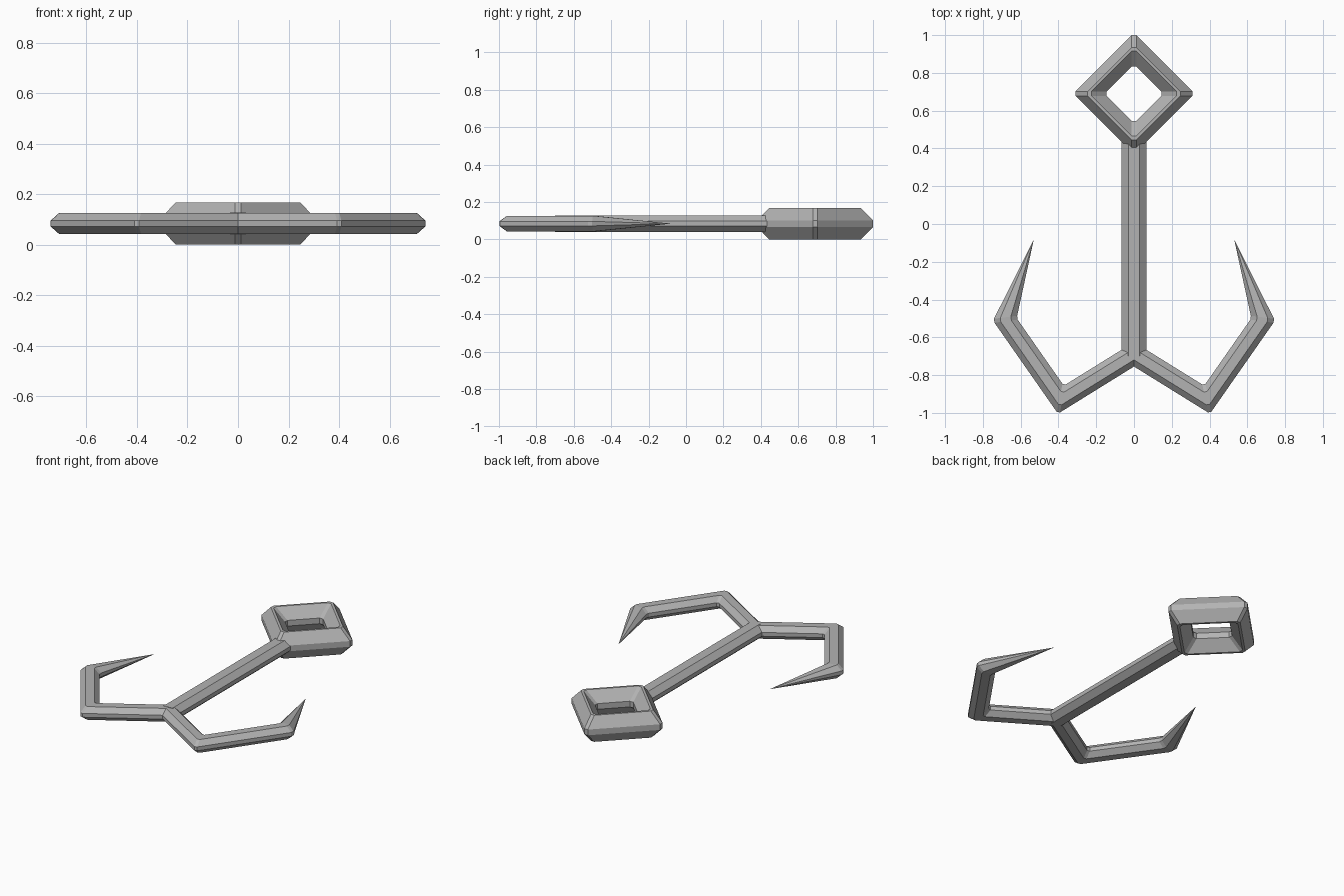
import bpy, bmesh
from mathutils import Vector

MID = 0.084   # height of the symmetry plane

cube = bpy.data.objects.get("Cube")
if cube:
    bpy.data.objects.remove(cube)

metal = bpy.data.materials.new("grey metal")
metal.use_nodes = True
colour = (0.45, 0.45, 0.45, 1)
metal.diffuse_color = colour
metal.node_tree.nodes["Principled BSDF"].inputs["Base Color"].default_value = colour


def octagon(half_width, half_top, half_height, half_side):
    """Flattened eight-sided bar section as (sideways, up) pairs."""
    quarter = [(half_width, half_side), (half_top, half_height)]
    upper = quarter + [(-u, v) for u, v in reversed(quarter)]
    return upper + [(-u, -v) for u, v in upper]


def skin(loops, closed=False, cap_start=False, cap_end=False):
    """Join matching loops of points with quads."""
    bm = bmesh.new()
    rows = [[bm.verts.new(p) for p in loop] for loop in loops]
    pairs = list(zip(rows, rows[1:]))
    if closed:
        pairs.append((rows[-1], rows[0]))
    for a, b in pairs:
        for i in range(len(a)):
            j = (i + 1) % len(a)
            bm.faces.new((a[i], a[j], b[j], b[i]))
    if cap_start:
        bm.faces.new(rows[0])
    if cap_end:
        bm.faces.new(rows[-1])
    return bm


def finish(name, bm):
    bmesh.ops.remove_doubles(bm, verts=bm.verts[:], dist=0.0005)
    bmesh.ops.recalc_face_normals(bm, faces=bm.faces[:])
    mesh = bpy.data.meshes.new(name)
    bm.to_mesh(mesh)
    bm.free()
    mesh.materials.append(metal)
    obj = bpy.data.objects.new(name, mesh)
    bpy.context.scene.collection.objects.link(obj)
    return obj


def station(centre, across, section, scale=1.0):
    """Place a section at a point, its width running along 'across'."""
    return [(centre.x + across.x * u * scale, centre.y + across.y * u * scale,
             MID + v * scale) for u, v in section]


# Shank: straight bar from the arms up into the ring
shank_section = octagon(0.065, 0.03, 0.044, 0.013)
finish("shank", skin([station(Vector((0, y)), Vector((1, 0)), shank_section)
                      for y in (-0.70, 0.47)], cap_start=True, cap_end=True))

# Hooks: bent bar with chamfered corners, tapering to a point
path = [Vector(p) for p in ((0, -0.69), (0.387, -0.93), (0.684, -0.505), (0.53, -0.08))]
arm_section = octagon(0.055, 0.025, 0.042, 0.012)
dirs = [(b - a).normalized() for a, b in zip(path, path[1:])]
sides = [Vector((-d.y, d.x)) for d in dirs]
loops = [station(path[0], Vector((0, 1 / sides[0].y)), arm_section)]
for i in (1, 2):
    mitre = (sides[i - 1] + sides[i]).normalized()
    mitre /= mitre.dot(sides[i])
    for shift in (-dirs[i - 1], dirs[i]):
        loops.append(station(path[i] + shift * 0.012, mitre, arm_section))
loops.append(station(path[3], sides[2], arm_section, 0.0))
hooks = finish("hooks", skin(loops))
hooks.modifiers.new("Mirror", 'MIRROR').use_axis[0] = True

# Ring: square eye standing on a corner, bevelled section, clipped at the shank
ring_section = [(0.322, 0.018), (0.257, MID), (0.237, MID), (0.157, 0.018)]
ring_section += [(r, -h) for r, h in reversed(ring_section)]
ring_centre, chamfer = Vector((0, 0.69)), 0.012
loops = []
for out in (Vector((1, 0)), Vector((0, 1)), Vector((-1, 0)), Vector((0, -1))):
    along = Vector((-out.y, out.x))
    for s in (-chamfer, chamfer):
        base = ring_centre - out * chamfer + along * s
        loops.append(station(base, out, ring_section))
bm = skin(loops, closed=True)
bmesh.ops.bisect_plane(bm, geom=bm.verts[:] + bm.edges[:] + bm.faces[:],
                       plane_co=(0, 0.405, 0), plane_no=(0, -1, 0), clear_outer=True)
bmesh.ops.holes_fill(bm, edges=[e for e in bm.edges if e.is_boundary], sides=0)
finish("ring", bm)
